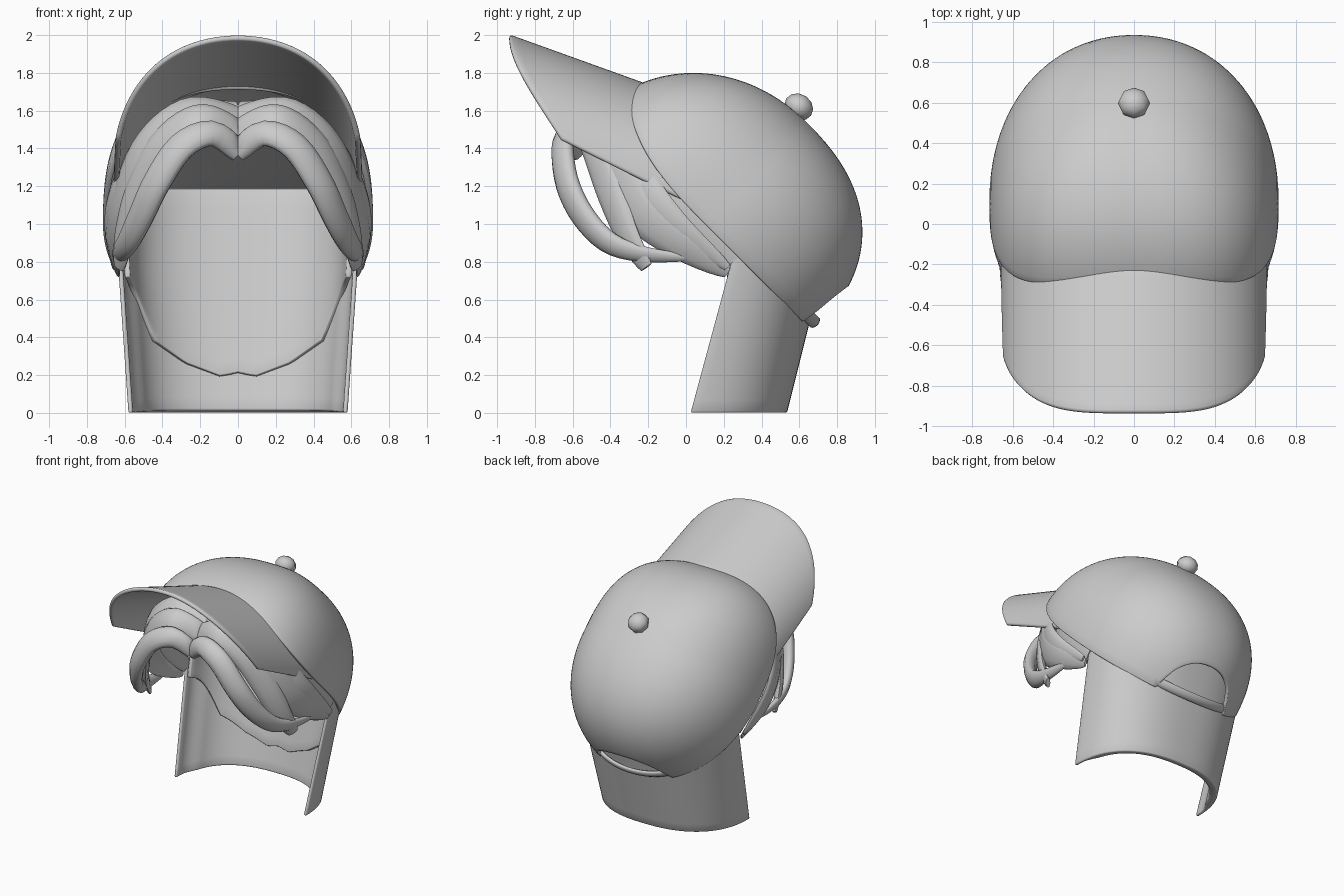
import bpy, bmesh, math
from mathutils import Vector

if "Cube" in bpy.data.objects:
    bpy.data.objects.remove(bpy.data.objects["Cube"])

# ---------- helpers ----------
def finish(name, bm, angle=40):
    me = bpy.data.meshes.new(name)
    bm.to_mesh(me)
    bm.free()
    ob = bpy.data.objects.new(name, me)
    bpy.context.collection.objects.link(ob)
    bpy.ops.object.select_all(action='DESELECT')
    ob.select_set(True)
    bpy.context.view_layer.objects.active = ob
    bpy.ops.object.shade_smooth_by_angle(angle=math.radians(angle))
    return ob

def sheet(name, fn, nu, nv, thick, ref, closed=False, bevel=0.008, weight=None):
    """Parametric sheet fn(u, v), faces turned away from ref, thickened inward."""
    bm = bmesh.new()
    cols = nu if closed else nu + 1
    g = [[bm.verts.new(fn(i / nu, j / nv)) for j in range(nv + 1)] for i in range(cols)]
    for i in range(nu):
        a, b = g[i], g[(i + 1) % cols]
        for j in range(nv):
            bm.faces.new((a[j], b[j], b[j + 1], a[j + 1]))
    bmesh.ops.remove_doubles(bm, verts=bm.verts, dist=0.0005)
    bm.normal_update()
    if sum(f.normal.dot(f.calc_center_median() - Vector(ref)) * f.calc_area() for f in bm.faces) < 0:
        bmesh.ops.reverse_faces(bm, faces=bm.faces)
    ob = finish(name, bm)
    m = ob.modifiers.new("thickness", 'SOLIDIFY')
    m.thickness, m.offset = thick, -1
    if weight:                                            # thickness varies
        vg = ob.vertex_groups.new(name="thickness")
        for v in ob.data.vertices:
            vg.add([v.index], weight(v.co), 'REPLACE')
        m.vertex_group = vg.name
    b = ob.modifiers.new("soft_edge", 'BEVEL')
    b.width, b.segments, b.limit_method, b.angle_limit = bevel, 2, 'ANGLE', math.radians(50)
    return ob

def spow(v, p):
    return math.copysign(abs(v) ** p, v)

# ---------- cap crown: superellipse dome tilted back 45 degrees ----------
H, K = 0.762, math.sqrt(0.5)

def cap_point(x, s, h):
    return Vector((x, 0.2 + K * (s + h), 0.9 + K * (h - s)))

def plan(th):
    c, s = math.cos(th), math.sin(th)
    m = 2.1 if c > 0 else 2.8
    return 0.715 * spow(s, 2 / m), (0.808 if c > 0 else 0.825) * spow(c, 2 / m)

def rim_height(th):
    x = plan(th)[0]
    if math.cos(th) < 0:                                  # lifted over the brim
        return 0.265 * max(0, 1 - (x / 0.715) ** 2)
    return 0.3 * max(0, 1 - abs(x / 0.3) ** 2.3) ** 0.5   # rear opening

def crown(u, v):
    th = 2 * math.pi * u
    x, s = plan(th)
    n = 2.23 + 0.18 * math.cos(th)                        # fuller at the back
    p0 = math.asin((rim_height(th) / H) ** (n / 2))
    p = p0 + (math.pi / 2 - p0) * v
    r = max(0, math.cos(p)) ** (2 / n)
    return cap_point(x * r, -0.14 + s * r, H * math.sin(p) ** (2 / n))

sheet("cap_crown", crown, 128, 28, 0.03, (0, 0.2, 1.0), closed=True)

def strap(u, v):
    x, s = plan(math.radians(-27 + 54 * u))
    k = 0.97 + 0.02 * math.sin(math.pi * v)
    return cap_point(x * k, -0.14 + s * k, 0.005 + 0.075 * v)

sheet("cap_strap", strap, 24, 4, 0.025, (0, 0.2, 1.0), bevel=0.01)

# ---------- brim: arched sheet with rounded front ----------
def brim(u, v):
    a0 = math.pi * (u - 0.5)
    a = a0 * (1 - 0.11 * v)
    x = 0.66 * math.sin(a)
    front = -0.66 - 0.27 * max(0, 1 - abs(math.sin(a0)) ** 4) ** 0.5
    back = -0.22 + 0.23 * (1 - math.cos(a))
    y = back + (front - back) * v
    return Vector((x, y, 1.757 - 0.36 * (y + 0.25) - 0.55 * (1 - math.cos(a))))

sheet("cap_brim", brim, 64, 16, 0.03, (0, -0.4, 1.0), bevel=0.012)

# ---------- button ----------
bm = bmesh.new()
bmesh.ops.create_uvsphere(bm, u_segments=8, v_segments=6, radius=0.08)
button = finish("cap_button", bm, 60)
button.location = (0, 0.597, 1.62)
button.scale = (1, 1, 0.85)
button.rotation_euler = (math.radians(-35), 0, 0)

# ---------- back hair: U-shaped curtain, thin at its front edges ----------
def curtain(ang, z, inset):
    c = abs(math.cos(ang))
    inset *= 0.55 + 0.45 * math.sqrt(c)
    w = 0.58 + 0.07 * min(z, 0.8) - inset
    y0, y1 = 0.025 + 0.27 * z, 0.535 + 0.25 * z - inset
    return Vector((w * spow(math.sin(ang), 2 / 2.4), y0 + (y1 - y0) * c ** (2 / 2.4), z))

sheet("back_hair", lambda u, v: curtain(math.pi * (u - 0.5), 0.98 * v, 0),
      48, 14, 0.06, (0, 0, 0.5), bevel=0.01,
      weight=lambda p: max(0.4, min(1, (p.y - 0.03 - 0.27 * p.z) / 0.2)))

# inner hair layer with a shaped lower edge, folding forward under the crown
def lower_edge(x):
    pts = [(0, 0.21), (0.1, 0.19), (0.3, 0.26), (0.48, 0.38), (0.53, 0.52), (0.6, 0.74)]
    x = min(abs(x), 0.6)
    for (a, za), (b, zb) in zip(pts, pts[1:]):
        if x <= b:
            return za + (zb - za) * (x - a) / (b - a)

def inner(u, v):
    a = math.pi * (u - 0.5)
    lo = lower_edge(curtain(a, 0.5, 0.04).x)
    if v <= 0.7:
        return curtain(a, lo + (1.2 - lo) * v / 0.7, 0.055)
    p = curtain(a, 1.2, 0.055)
    return p.lerp(Vector((p.x * 0.8, -0.15, 1.5)), (v - 0.7) / 0.3)

sheet("inner_hair", inner, 48, 20, 0.03, (0, 0, 0.7))

# ---------- fringe strands ----------
def spline(pts, t):
    n = len(pts) - 1
    i = min(int(t * n), n - 1)
    f = t * n - i
    p = [Vector(pts[max(0, min(n, i + k))]) for k in (-1, 0, 1, 2)]
    return 0.5 * (2 * p[1] + (p[2] - p[0]) * f + (2 * p[0] - 5 * p[1] + 4 * p[2] - p[3]) * f * f
                  + (3 * p[1] - p[0] - 3 * p[2] + p[3]) * f ** 3)

def strand(name, pts, width, thick, taper=0.8, steps=28, sides=12):
    for side, sx in (("right", 1), ("left", -1)):
        bm = bmesh.new()
        rings = []
        for i in range(steps + 1):
            t = i / steps
            c = spline(pts, t)
            tan = (spline(pts, min(1, t + 0.01)) - spline(pts, max(0, t - 0.01))).normalized()
            out = c - Vector((0, 0.1, 1.1))
            out = (out - tan * out.dot(tan)).normalized()
            across = tan.cross(out)
            k = (0.75 + 0.25 * math.sin(min(1, t * 2.5) * math.pi / 2)) * (1 - taper * t ** 4)
            ring = []
            for j in range(sides):
                a = 2 * math.pi * j / sides
                q = c + across * (width / 2 * k * math.cos(a)) + out * (thick / 2 * k * math.sin(a))
                ring.append(bm.verts.new((max(q.x, -0.005) * sx, q.y, q.z)))
            rings.append(ring)
        for a, b in zip(rings, rings[1:]):
            for j in range(sides):
                bm.faces.new((a[j], a[(j + 1) % sides], b[(j + 1) % sides], b[j]))
        bm.faces.new(rings[0])
        bm.faces.new(rings[-1])
        bmesh.ops.recalc_face_normals(bm, faces=bm.faces)
        finish(f"{name}_{side}", bm, 60)

strand("front_strand", [(0, -0.57, 1.39), (0.14, -0.63, 1.48), (0.3, -0.655, 1.41), (0.43, -0.63, 1.22),
                        (0.51, -0.55, 1.05), (0.58, -0.42, 0.91), (0.63, -0.25, 0.845), (0.65, 0.0, 0.82)], 0.17, 0.1)
strand("second_strand", [(0, -0.47, 1.49), (0.2, -0.53, 1.56), (0.4, -0.48, 1.42), (0.53, -0.4, 1.17),
                         (0.6, -0.31, 0.94), (0.63, -0.21, 0.77)], 0.2, 0.08, 0.6)
strand("third_strand", [(0, -0.36, 1.55), (0.25, -0.43, 1.58), (0.47, -0.4, 1.4), (0.6, -0.27, 1.11),
                        (0.66, -0.05, 0.91), (0.64, 0.22, 0.74)], 0.28, 0.08)
strand("side_strand", [(0, -0.28, 1.6), (0.25, -0.32, 1.58), (0.48, -0.31, 1.42), (0.62, -0.22, 1.2),
                       (0.68, -0.04, 0.99), (0.66, 0.22, 0.77)], 0.2, 0.07)
strand("temple_strand", [(0.43, -0.2, 1.48), (0.58, -0.1, 1.24), (0.63, 0.04, 1.04), (0.625, 0.25, 0.8)],
       0.24, 0.06, 0.5)
